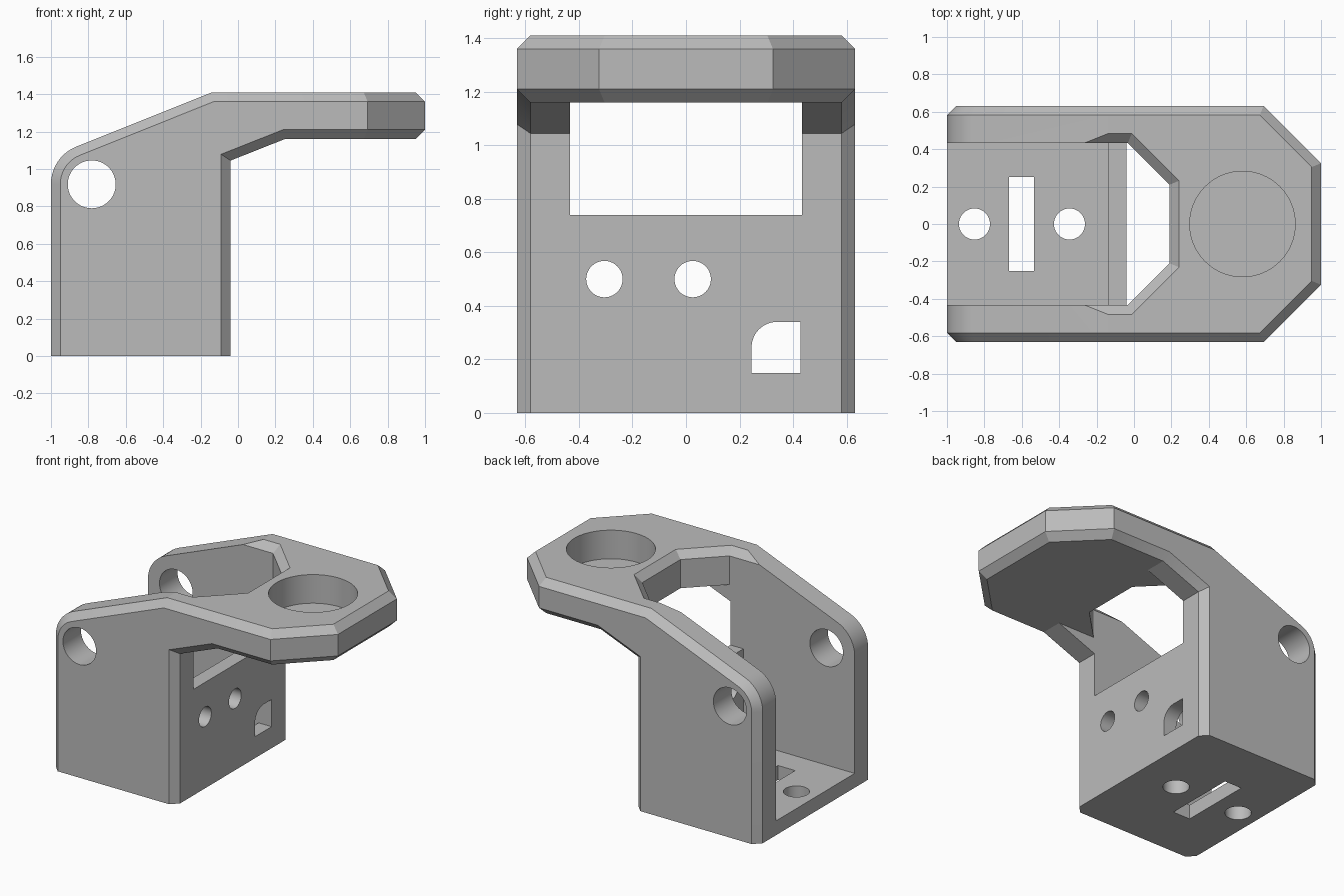
import bpy, bmesh
from math import pi, sin, cos, radians, sqrt
from mathutils import Matrix, Vector

if "Cube" in bpy.data.objects:
    bpy.data.objects.remove(bpy.data.objects["Cube"])

HALF_W, INNER_W = 0.632, 0.433   # outer and inner half widths
BEVEL = 0.05
TOP, UNDER = 1.41, 1.16          # deck heights


def loft(name, rings, turn=0):
    """Closed solid through matching rings of 3D points."""
    bm = bmesh.new()
    loops = [[bm.verts.new(p) for p in ring] for ring in rings]
    n = len(loops[0])
    for a, b in zip(loops, loops[1:]):
        for i in range(n):
            j = (i + 1) % n
            bm.faces.new((a[i], a[j], b[j], b[i]))
    bm.faces.new(loops[0])
    bm.faces.new(loops[-1])
    bmesh.ops.rotate(bm, verts=bm.verts, matrix=Matrix.Rotation(turn, 3, 'Z'))
    bmesh.ops.recalc_face_normals(bm, faces=bm.faces)
    mesh = bpy.data.meshes.new(name)
    bm.to_mesh(mesh)
    bm.free()
    obj = bpy.data.objects.new(name, mesh)
    bpy.context.collection.objects.link(obj)
    return obj


def place(pts, axis, w):
    return [{'X': (w, u, v), 'Y': (u, w, v), 'Z': (u, v, w)}[axis] for u, v in pts]


def prism(name, pts, axis, a, b, turn=0):
    return loft(name, [place(pts, axis, a), place(pts, axis, b)], turn)


def arc(cx, cy, r, start, end, steps):
    return [(cx + r * cos(start + (end - start) * i / steps),
             cy + r * sin(start + (end - start) * i / steps)) for i in range(steps + 1)]


def circle(cx, cy, r):
    return arc(cx, cy, r, 0, 2 * pi, 64)[:-1]


def rect(u0, v0, u1, v1):
    return [(u0, v0), (u1, v0), (u1, v1), (u0, v1)]


def inset(pts, dist):
    """Mitred inset of a clockwise outline; edges on the ground stay put."""
    def edge(p, q):
        d = (Vector(q) - Vector(p)).normalized()
        return Vector((d.y, -d.x)), 0 if p[1] == q[1] == 0 else dist
    out = []
    for i, p in enumerate(pts):
        (n1, d1), (n2, d2) = edge(pts[i - 1], p), edge(p, pts[(i + 1) % len(pts)])
        out.append(tuple(Vector(p) + Matrix((n1, n2)).inverted() @ Vector((d1, d2))))
    return out


# Body: side outline with chamfered flanks
outline = [(-1, 0)] + arc(-0.785, 0.92, 0.215, pi, radians(111.7), 10)
outline += [(-0.14, TOP), (1.2, TOP), (1.2, UNDER), (0.25, UNDER), (-0.04, 1.045), (-0.04, 0)]
small = inset(outline, BEVEL)
body = loft("bracket", [place(small, 'Y', -HALF_W), place(outline, 'Y', BEVEL - HALF_W),
                        place(outline, 'Y', HALF_W - BEVEL), place(small, 'Y', HALF_W)])
cutters = []

# Chamfered nose: straight end and two diagonal corners
for turn, d in ((0, 1.0), (pi / 4, 1.325 / sqrt(2)), (-pi / 4, 1.325 / sqrt(2))):
    section = [(d, UNDER + BEVEL), (d, TOP - BEVEL), (d - 0.1, TOP + BEVEL),
               (d + 0.5, TOP + BEVEL), (d + 0.5, UNDER - BEVEL), (d - 0.1, UNDER - BEVEL)]
    cutters.append(prism("nose_cutter", section, 'Y', -0.7, 0.7, turn))

# Inner bay and the opening above the end wall
cutters.append(prism("bay_cutter", rect(-1.2, -INNER_W, -0.14, INNER_W), 'Z', 0.1, 0.9))
cutters.append(prism("window_cutter", rect(-1.2, -INNER_W, 0.25, INNER_W), 'Z', 0.74, UNDER))


# Deck cutout with flared upper rim
def cutout(grow):
    w, x, diag = INNER_W + grow, 0.19 + grow, 0.4 + grow * sqrt(2)
    return [(-1.2, -w), (diag - w, -w), (x, x - diag), (x, diag - x), (diag - w, w), (-1.2, w)]


cutters.append(loft("cutout_cutter", [place(cutout(0), 'Z', 0.8),
                                      place(cutout(0), 'Z', TOP - BEVEL),
                                      place(cutout(2 * BEVEL), 'Z', TOP + BEVEL)]))

# Round pocket in the deck
cutters.append(prism("pocket_cutter", circle(0.58, 0, 0.282), 'Z', UNDER + BEVEL, 1.6))

# Side holes, floor holes and slot, wall holes and quarter-round port
cutters.append(prism("side_hole_cutter", circle(-0.782, 0.918, 0.128), 'Y', -1, 1))
for x in (-0.853, -0.345):
    cutters.append(prism("floor_hole_cutter", circle(x, 0, 0.083), 'Z', -0.1, 0.2))
cutters.append(prism("slot_cutter", rect(-0.667, -0.252, -0.535, 0.252), 'Z', -0.1, 0.2))
for y in (-0.305, 0.025):
    cutters.append(prism("wall_hole_cutter", circle(y, 0.5, 0.068), 'X', -0.3, 0.1))
port = [(0.428, 0.15), (0.428, 0.34)] + arc(0.34, 0.245, 0.095, pi / 2, pi, 12) + [(0.245, 0.15)]
cutters.append(prism("port_cutter", port, 'X', -0.3, 0.1))

# Carve everything
bpy.context.view_layer.objects.active = body
for cutter in cutters:
    mod = body.modifiers.new("cut", 'BOOLEAN')
    mod.operation, mod.solver, mod.object = 'DIFFERENCE', 'EXACT', cutter
    bpy.ops.object.modifier_apply(modifier=mod.name)
    bpy.data.objects.remove(cutter)

# Finish
grey = bpy.data.materials.new("plain_grey")
grey.use_nodes = True
colour = (0.5, 0.5, 0.5, 1)
grey.diffuse_color = colour
grey.node_tree.nodes["Principled BSDF"].inputs["Base Color"].default_value = colour
body.data.materials.clear()
body.data.materials.append(grey)
bpy.ops.object.select_all(action='DESELECT')
body.select_set(True)
bpy.ops.object.shade_smooth_by_angle(angle=radians(20))
